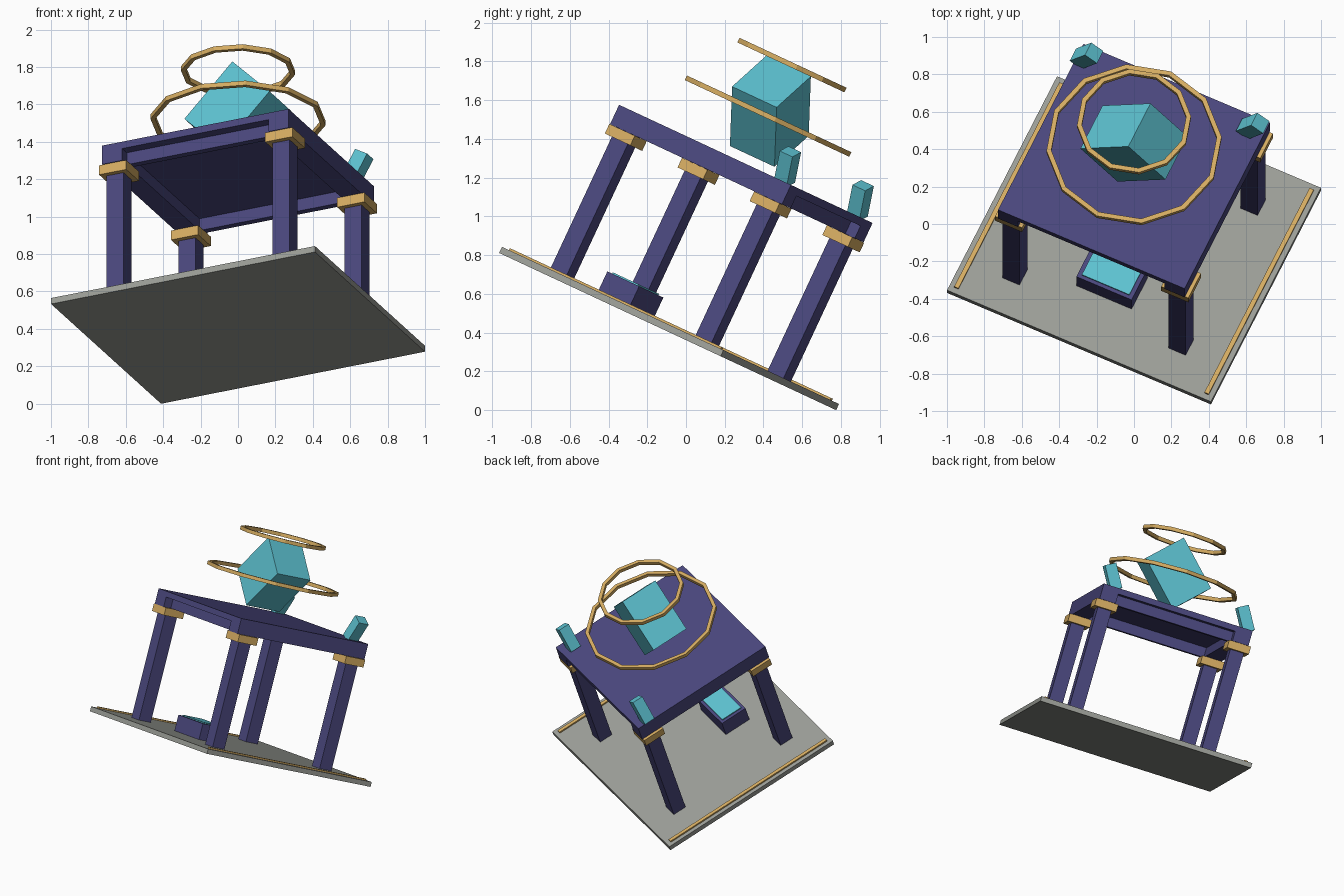
import bpy, bmesh, math
from mathutils import Matrix

if "Cube" in bpy.data.objects:
    bpy.data.objects.remove(bpy.data.objects["Cube"])

# Whole model is turned about its own vertical, then tipped backwards
TILT = (Matrix.Translation((0, -0.08, 0.437))
        @ Matrix.Rotation(math.radians(-25), 4, 'X')
        @ Matrix.Rotation(math.radians(-25), 4, 'Z'))


def material(name, rgb):
    m = bpy.data.materials.new(name)
    m.diffuse_color = (*rgb, 1)
    m.use_nodes = True
    m.node_tree.nodes["Principled BSDF"].inputs["Base Color"].default_value = m.diffuse_color
    return m


indigo = material("indigo", (0.068, 0.063, 0.205))
stone = material("grey_stone", (0.33, 0.34, 0.31))
brass = material("brass", (0.66, 0.41, 0.12))
cyan = material("cyan_crystal", (0.11, 0.54, 0.64))


def finish(name, bm, mat, local):
    me = bpy.data.meshes.new(name)
    bmesh.ops.recalc_face_normals(bm, faces=bm.faces)
    bm.to_mesh(me)
    bm.free()
    me.materials.append(mat)
    ob = bpy.data.objects.new(name, me)
    ob.matrix_world = TILT @ local
    bpy.context.collection.objects.link(ob)
    return ob


def box(name, centre, size, mat, lean=0):
    bm = bmesh.new()
    bmesh.ops.create_cube(bm, size=1, matrix=Matrix.Diagonal((*size, 1)))
    local = Matrix.Translation(centre) @ Matrix.Rotation(math.radians(lean), 4, 'Y')
    return finish(name, bm, mat, local)


def ring(name, z, radius, thick, mat, sides=12):
    # Square-section polygonal hoop
    bm = bmesh.new()
    h = thick / 2
    loops = []
    for i in range(sides):
        a = 2 * math.pi * i / sides
        loops.append([bm.verts.new(((radius + dr) * math.cos(a), (radius + dr) * math.sin(a), dz))
                      for dr, dz in ((-h, -h), (h, -h), (h, h), (-h, h))])
    for i in range(sides):
        p, q = loops[i], loops[(i + 1) % sides]
        for k in range(4):
            n = (k + 1) % 4
            bm.faces.new((p[k], p[n], q[n], q[k]))
    return finish(name, bm, mat, Matrix.Translation((0, 0, z)))


# Base slab with a brass strip along each side
box("base_slab", (0, 0, -0.0175), (1.557, 1.392, 0.035), stone)
for s in (-1, 1):
    box("base_strip", (s * 0.738, 0, 0.005), (0.025, 1.33, 0.012), brass)

# Legs with brass collars
for sx in (-1, 1):
    for sy in (-1, 1):
        box("leg", (sx * 0.49, sy * 0.455, 0.405), (0.1, 0.1, 0.81), indigo)
        box("leg_collar", (sx * 0.49, sy * 0.455, 0.782), (0.16, 0.16, 0.055), brass)

# Table top: thin plate, flush side aprons, recessed front and back aprons
box("table_plate", (0, 0, 0.9), (1.1, 1.08, 0.04), indigo)
for s in (-1, 1):
    box("side_apron", (s * 0.491, 0, 0.845), (0.118, 1.08, 0.07), indigo)
    box("cross_apron", (0, s * 0.46, 0.845), (0.864, 0.04, 0.07), indigo)

# Low step with a glowing pad on top
box("step", (0, -0.28, 0.0575), (0.326, 0.2, 0.115), indigo)
box("step_pad", (0, -0.28, 0.118), (0.28, 0.16, 0.009), cyan)

# Floating crystal circled by two hoops
box("floating_crystal", (0, 0, 1.22), (0.31, 0.28, 0.4), cyan, 45)
ring("large_hoop", 1.192, 0.457, 0.026, brass)
ring("small_hoop", 1.483, 0.293, 0.026, brass)

# Leaning corner crystals
for s in (-1, 1):
    box("corner_crystal", (s * 0.49, 0.45, 0.997), (0.082, 0.08, 0.18), cyan, 30)
